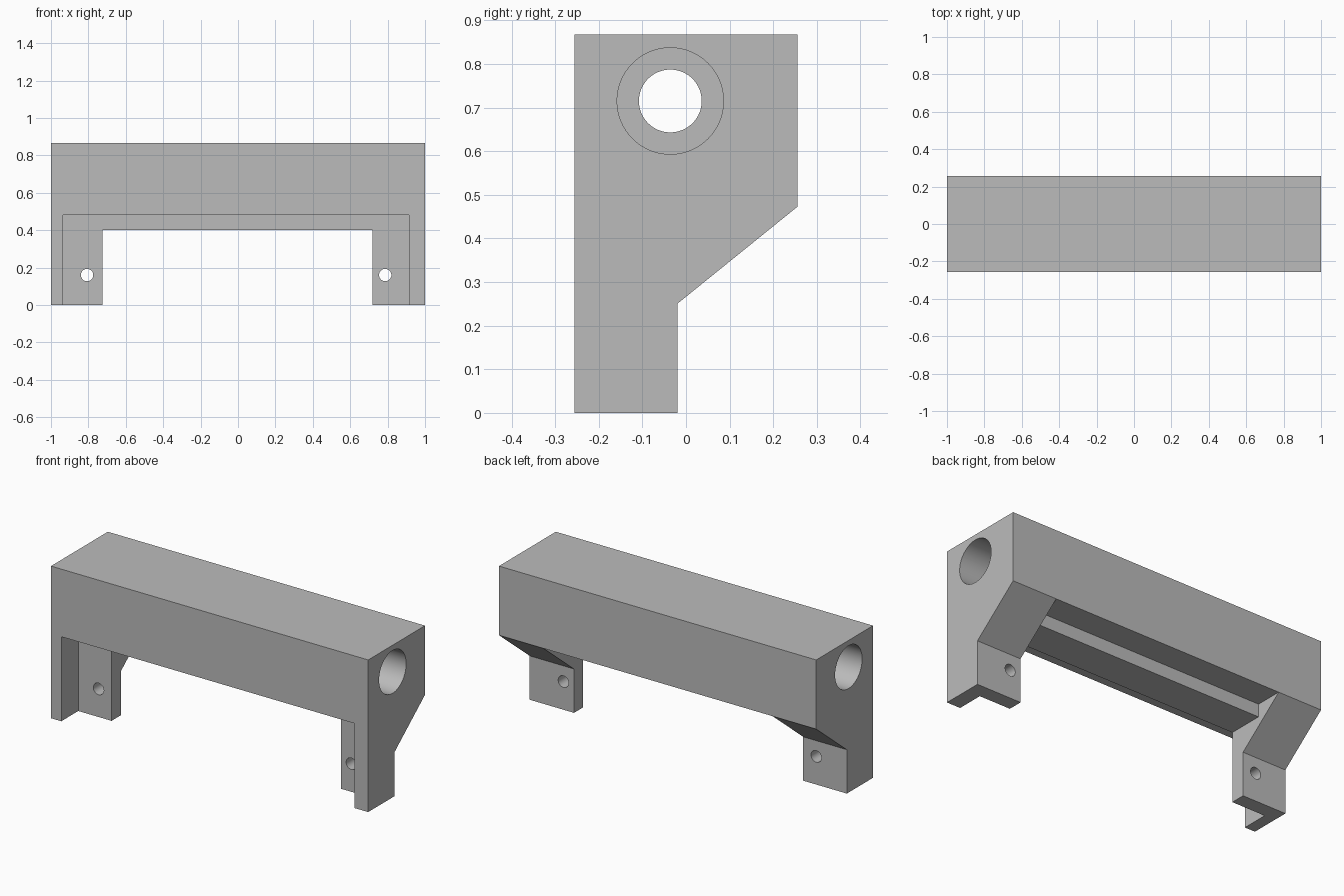
import bpy, bmesh
from math import pi, radians
from mathutils import Matrix, Vector

cube = bpy.data.objects.get("Cube")
if cube:
    bpy.data.objects.remove(cube, do_unlink=True)

grey = bpy.data.materials.new("plain grey")
grey.use_nodes = True
colour = (0.5, 0.5, 0.5, 1)
grey.diffuse_color = colour
grey.node_tree.nodes["Principled BSDF"].inputs["Base Color"].default_value = colour


def make(name, bm):
    bmesh.ops.recalc_face_normals(bm, faces=bm.faces)
    mesh = bpy.data.meshes.new(name)
    bm.to_mesh(mesh)
    bm.free()
    mesh.materials.append(grey)
    obj = bpy.data.objects.new(name, mesh)
    bpy.context.collection.objects.link(obj)
    return obj


def box(name, low, high):
    low, high = Vector(low), Vector(high)
    bm = bmesh.new()
    place = Matrix.Translation((low + high) / 2) @ Matrix.Diagonal((*(high - low), 1))
    bmesh.ops.create_cube(bm, size=1, matrix=place)
    return make(name, bm)


def cylinder(name, radius, length, centre, axis, sides=64):
    bm = bmesh.new()
    turn = Matrix.Rotation(pi / 2, 4, "Y" if axis == "X" else "X")
    bmesh.ops.create_cone(bm, cap_ends=True, segments=sides, radius1=radius, radius2=radius,
                          depth=length, matrix=Matrix.Translation(centre) @ turn)
    return make(name, bm)


# Body: side profile extruded along x
profile = [(-.256, 0), (-.02, 0), (-.02, .25), (.256, .473), (.256, .867), (-.256, .867)]
bm = bmesh.new()
face = bm.faces.new([bm.verts.new((-1, y, z)) for y, z in profile])
side = bmesh.ops.extrude_face_region(bm, geom=[face])["geom"]
bmesh.ops.translate(bm, vec=(2, 0, 0), verts=[v for v in side if isinstance(v, bmesh.types.BMVert)])
body = make("bracket_body", bm)

# Gap between the legs, front recess and rear step
left, right = .72, -.725
cutters = [
    box("leg_gap_cutter", (right, -.5, -.1), (left, .5, .4)),
    box("front_recess_cutter", (-.935, -.5, -.1), (.915, -.103, .482)),
    box("rear_step_cutter", (right, .1, -.1), (left, .5, .473)),
]

# Lengthwise bore with a wide socket at each end
bore_y, bore_z, socket = -.036, .715, .3
cutters.append(cylinder("bore_cutter", .072, 2.2, (0, bore_y, bore_z), "X"))
for s in (-1, 1):
    cutters.append(cylinder("socket_cutter", .122, 2 * socket, (s, bore_y, bore_z), "X"))

# Screw holes through the leg plates
for x in (-.807, .787):
    cutters.append(cylinder("screw_hole_cutter", .033, .6, (x, 0, .16), "Y", 32))

bpy.ops.object.select_all(action="DESELECT")
bpy.context.view_layer.objects.active = body
body.select_set(True)
for cutter in cutters:
    cutter.hide_render = True
    mod = body.modifiers.new(cutter.name, "BOOLEAN")
    mod.operation = "DIFFERENCE"
    mod.solver = "EXACT"
    mod.object = cutter
    bpy.ops.object.modifier_apply(modifier=mod.name)
    bpy.data.objects.remove(cutter, do_unlink=True)

bpy.ops.object.shade_smooth_by_angle(angle=radians(30))
